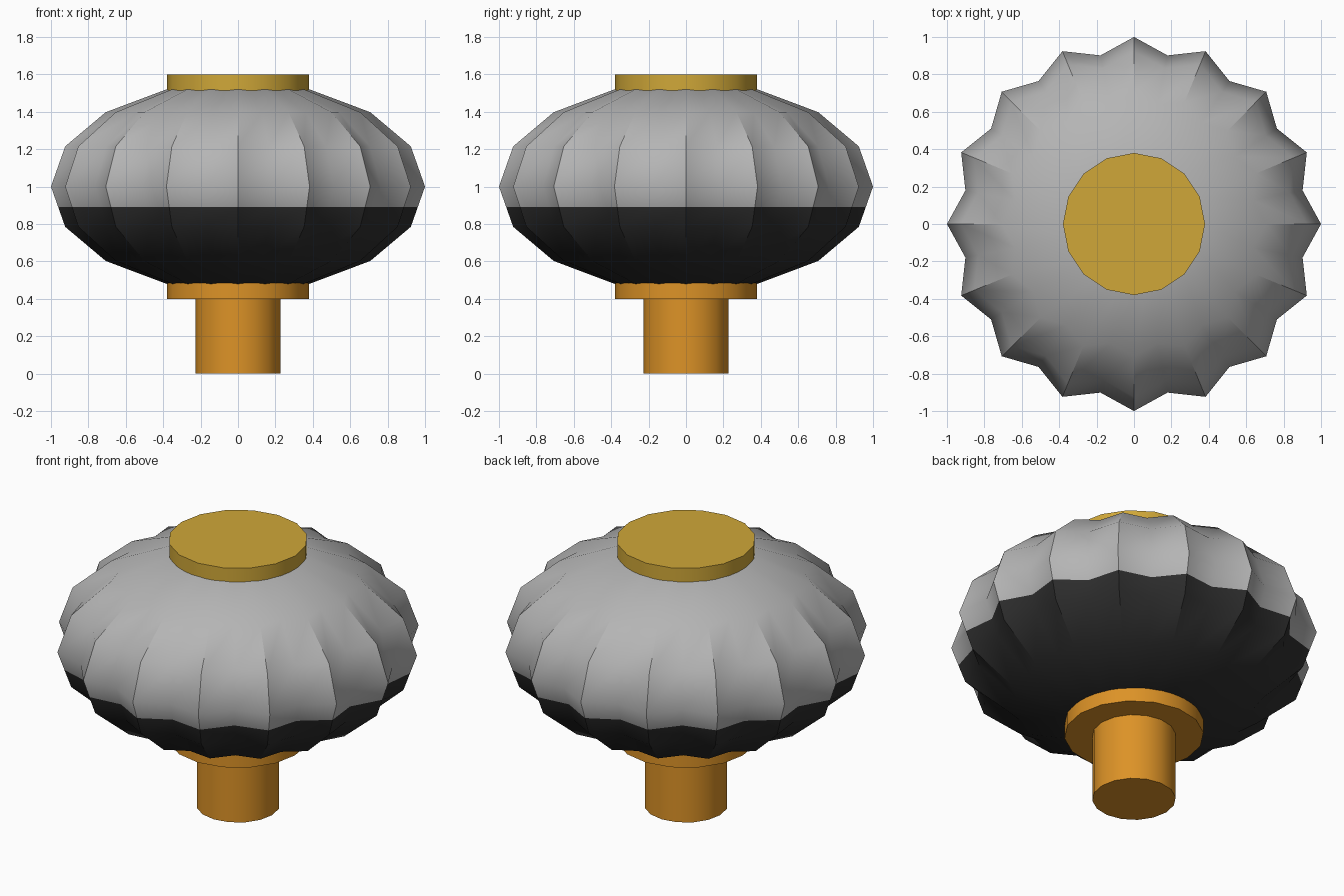
import bpy, bmesh, math

if "Cube" in bpy.data.objects:
    bpy.data.objects.remove(bpy.data.objects["Cube"])


def material(name, rgb):
    m = bpy.data.materials.new(name)
    m.diffuse_color = (*rgb, 1)
    m.use_nodes = True
    m.node_tree.nodes["Principled BSDF"].inputs["Base Color"].default_value = m.diffuse_color
    return m


grey = material("light_grey", (0.46, 0.46, 0.46))
dark = material("charcoal", (0.027, 0.027, 0.027))
gold = material("gold", (0.63, 0.39, 0.04))
orange = material("orange", (0.72, 0.29, 0.02))


def finish(bm, name, mats, angle):
    # smooth shading with edges above the angle kept sharp
    bmesh.ops.recalc_face_normals(bm, faces=bm.faces)
    for f in bm.faces:
        f.smooth = True
    for e in bm.edges:
        if len(e.link_faces) == 2:
            e.smooth = e.calc_face_angle(0) < math.radians(angle)
    me = bpy.data.meshes.new(name)
    bm.to_mesh(me)
    bm.free()
    for m in mats:
        me.materials.append(m)
    ob = bpy.data.objects.new(name, me)
    bpy.context.collection.objects.link(ob)
    return ob


def loft(bm, rings):
    loops = [[bm.verts.new(p) for p in r] for r in rings]
    n = len(loops[0])
    for a, b in zip(loops, loops[1:]):
        for i in range(n):
            j = (i + 1) % n
            bm.faces.new((a[i], a[j], b[j], b[i]))
    bm.faces.new(loops[0][::-1])
    bm.faces.new(loops[-1])


def disc(name, r, z0, z1, mat, n=16):
    bm = bmesh.new()
    loft(bm, [[(r * math.cos(math.tau * i / n), r * math.sin(math.tau * i / n), z)
               for i in range(n)] for z in (z0, z1)])
    return finish(bm, name, [mat], 35)


# fluted lantern body: squashed sphere with every second meridian pulled in
RIBS, SQUASH, VALLEY, SPLIT = 16, 0.5625, 0.919, 0.89
rings = []
for k in range(-3, 4):
    lat = math.radians(22.5 * k)
    ring = []
    for i in range(2 * RIBS):
        a = math.pi * i / RIBS
        r = math.cos(lat) * (VALLEY if i % 2 else 1)
        ring.append((r * math.cos(a), r * math.sin(a), 1 + SQUASH * math.sin(lat)))
    rings.append(ring)
bm = bmesh.new()
loft(bm, rings)
# cut the dark lower part
bmesh.ops.bisect_plane(bm, geom=bm.verts[:] + bm.edges[:] + bm.faces[:],
                       plane_co=(0, 0, SPLIT), plane_no=(0, 0, 1))
for f in bm.faces:
    f.material_index = 1 if f.calc_center_median().z < SPLIT else 0
finish(bm, "lantern_body", [grey, dark], 35)

# end caps and stem
disc("top_cap", 0.38, 1.515, 1.60, gold)
disc("bottom_collar", 0.38, 0.40, 0.485, orange)
disc("stem", 0.228, 0.0, 0.40, orange)
